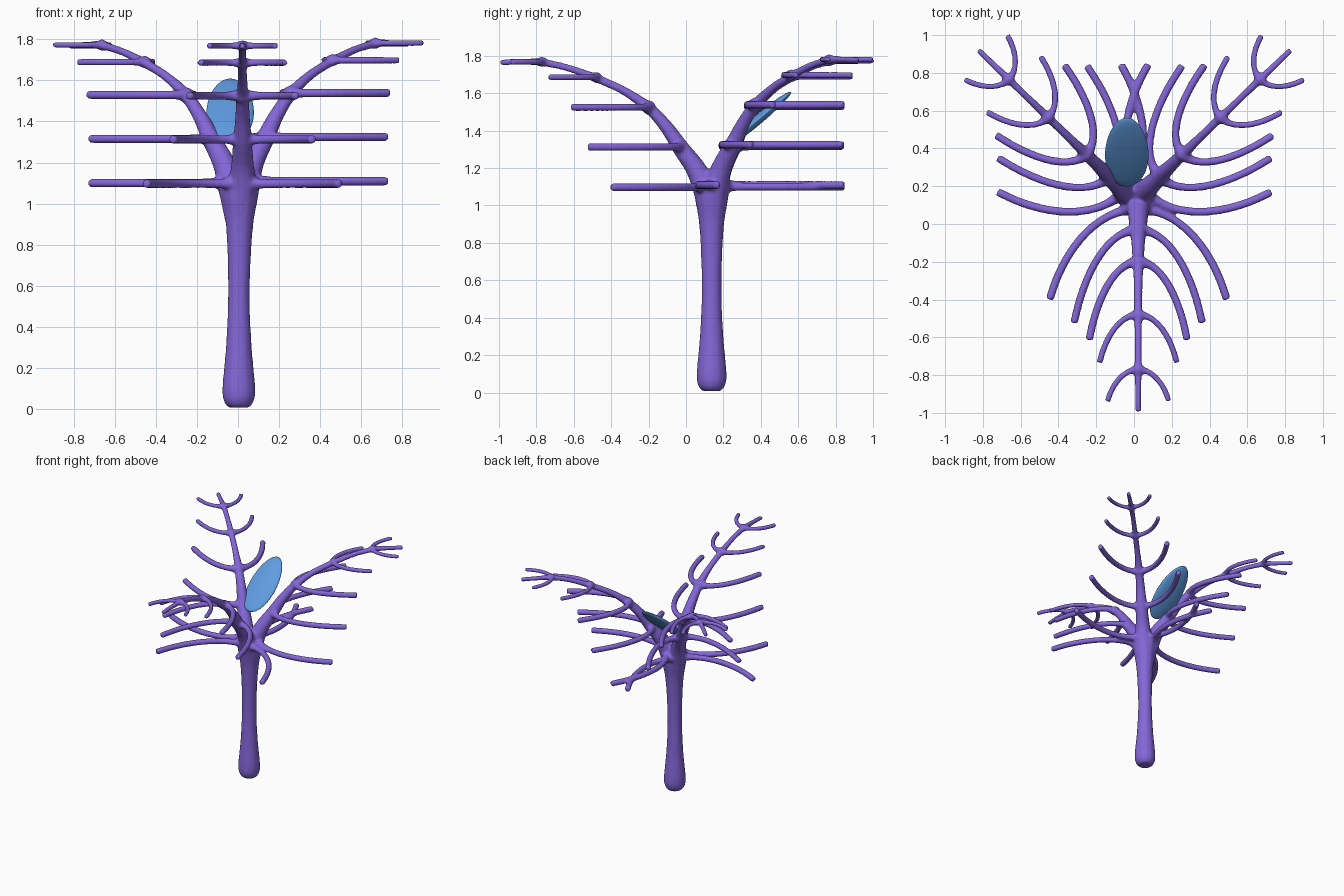
import bpy, math
from mathutils import Vector

if "Cube" in bpy.data.objects:
    bpy.data.objects.remove(bpy.data.objects["Cube"])


def material(name, color):
    m = bpy.data.materials.new(name)
    m.diffuse_color = (*color, 1)
    m.use_nodes = True
    m.node_tree.nodes["Principled BSDF"].inputs["Base Color"].default_value = m.diffuse_color
    return m


purple = material("purple_bark", (0.23, 0.135, 0.68))
blue = material("blue_leaf", (0.115, 0.33, 0.74))

curve = bpy.data.curves.new("coral_tree", 'CURVE')
curve.dimensions = '3D'
curve.bevel_depth = 1.0
curve.bevel_resolution = 4
curve.use_fill_caps = True


def tube(points, steps=6):
    """Smooth tapered tube through (x, y, z, radius) points."""
    p = [Vector(q) for q in points]
    p = [2 * p[0] - p[1]] + p + [2 * p[-1] - p[-2]]
    out = []
    for i in range(1, len(p) - 2):
        a, b, c, d = p[i - 1:i + 3]
        for k in range(steps):
            t = k / steps
            out.append(0.5 * (2 * b + (c - a) * t + (2 * a - 5 * b + 4 * c - d) * t * t
                              + (3 * b - a - 3 * c + d) * t ** 3))
    out.append(p[-2])
    s = curve.splines.new('POLY')
    s.points.add(len(out) - 1)
    for pt, v in zip(s.points, out):
        pt.co = (v[0], v[1], v[2], 1)
        pt.radius = max(v[3], 0.005)


# trunk
tube([(0.004, 0.137, 0.008, 0.05), (0.004, 0.137, 0.035, 0.072), (0.004, 0.137, 0.1, 0.081),
      (0.004, 0.137, 0.3, 0.064), (0.004, 0.137, 0.52, 0.054), (0.006, 0.137, 0.75, 0.058),
      (0.008, 0.137, 0.92, 0.07), (0.01, 0.137, 1.04, 0.09), (0.012, 0.137, 1.13, 0.094)])

# limb profile: distance outward, height, radius
LIMB = [(0.0, 0.92, 0.05), (0.03, 1.09, 0.065), (0.08, 1.2, 0.055), (0.16, 1.31, 0.046),
        (0.235, 1.42, 0.037), (0.33, 1.522, 0.031), (0.46, 1.612, 0.024), (0.61, 1.68, 0.023),
        (0.76, 1.735, 0.02), (0.9, 1.765, 0.021), (1.0, 1.768, 0.018), (1.125, 1.765, 0.017)]
# twig pairs: node distance, height, tip sideways, tip outward, radius
TWIGS = [(0.05, 1.097, 0.47, 0.53, 0.023), (0.16, 1.312, 0.34, 0.655, 0.022),
         (0.33, 1.525, 0.26, 0.745, 0.022), (0.61, 1.685, 0.205, 0.865, 0.018),
         (0.9, 1.768, 0.163, 1.07, 0.017)]
# three limbs: origin, heading, height offset
for ox, oy, angle, dz in [(0.022, 0.13, -90, 0), (0.02, 0.14, 44, 0.013), (-0.015, 0.14, 136, 0.004)]:
    dx, dy = math.cos(math.radians(angle)), math.sin(math.radians(angle))

    def place(out, side, z, r):
        return (ox + out * dx + side * dy, oy + out * dy - side * dx, z + dz, r)

    tube([place(s, 0, z, r) for s, z, r in LIMB])
    end = math.radians(65)
    for node, z, lat, fwd, r in TWIGS:
        for sign in (-1, 1):
            pts = []
            for k in range(8):
                t = end * k / 7
                side = sign * lat * math.sin(t) / math.sin(end)
                out = node + (fwd - node) * (1 - math.cos(t)) / (1 - math.cos(end))
                pts.append(place(out, side, z, r * (1.8 if k == 0 else 1.15 if k == 1 else 1)))
            tube(pts, 4)

# fuse trunk, limbs and twigs into one smooth body
tree = bpy.data.objects.new("branching_tree", curve)
bpy.context.collection.objects.link(tree)
bpy.context.view_layer.objects.active = tree
tree.select_set(True)
bpy.ops.object.convert(target='MESH')
tree = bpy.context.object
tree.data.materials.clear()
tree.data.materials.append(purple)
fuse = tree.modifiers.new("fuse", 'REMESH')
fuse.mode = 'VOXEL'
fuse.voxel_size = 0.009
fuse.use_smooth_shade = True
soft = tree.modifiers.new("soften", 'SMOOTH')
soft.factor = 0.5
soft.iterations = 10
tree.select_set(False)

# tilted thin leaf
bpy.ops.mesh.primitive_uv_sphere_add(segments=40, ring_count=20, radius=1,
                                     location=(-0.038, 0.38, 1.455),
                                     rotation=(math.radians(40), 0, 0))
leaf = bpy.context.object
leaf.name = "leaf"
for v in leaf.data.vertices:
    x, y, z = v.co
    v.co = (x * 0.115 * (1 - 0.08 * y), y * 0.237, z * 0.026)
leaf.data.materials.append(blue)
bpy.ops.object.shade_smooth()
